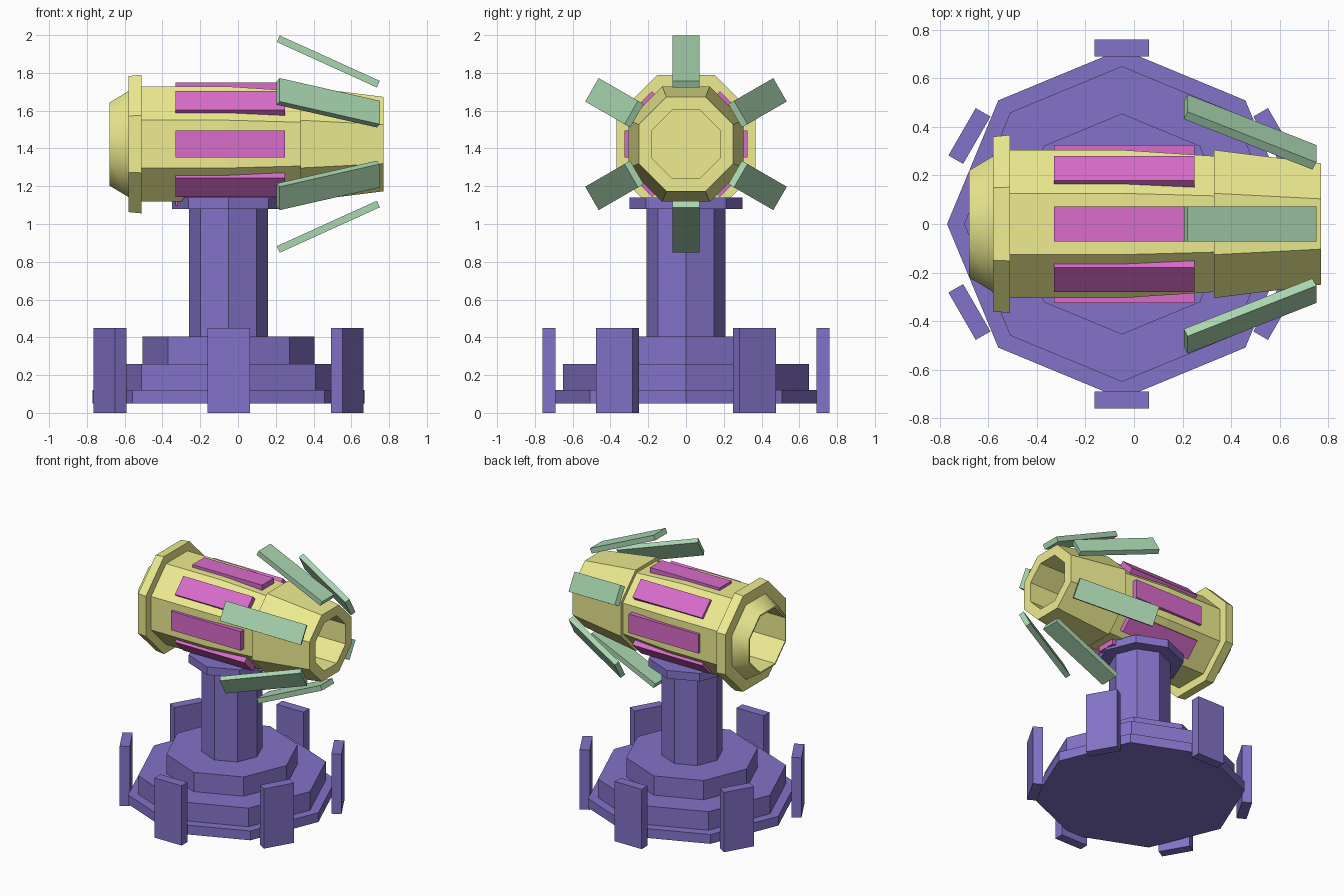
import bpy, bmesh
from math import pi, cos, sin, radians
from mathutils import Matrix, Vector

if "Cube" in bpy.data.objects:
    bpy.data.objects.remove(bpy.data.objects["Cube"])

CX = -0.05      # pedestal axis
BZ = 1.423      # barrel axis height


def material(name, rgb):
    m = bpy.data.materials.new(name)
    m.diffuse_color = (*rgb, 1)
    m.use_nodes = True
    m.node_tree.nodes["Principled BSDF"].inputs["Base Color"].default_value = m.diffuse_color
    return m


PURPLE = material("purple", (0.23, 0.17, 0.58))
YELLOW = material("yellow", (0.85, 0.84, 0.28))
PINK = material("pink", (0.70, 0.15, 0.60))
GREEN = material("green", (0.40, 0.68, 0.44))


def finish(name, bm, mat):
    bmesh.ops.recalc_face_normals(bm, faces=bm.faces)
    me = bpy.data.meshes.new(name)
    bm.to_mesh(me)
    bm.free()
    me.materials.append(mat)
    ob = bpy.data.objects.new(name, me)
    bpy.context.collection.objects.link(ob)
    return ob


def lathe(name, profile, mat, matrix, phase=0.0, smooth_bands=()):
    """Eight-sided turned solid from (radius, height) pairs, capped at both ends."""
    bm = bmesh.new()
    rings = []
    for r, h in profile:
        rings.append([bm.verts.new(matrix @ Vector((r * cos(phase + i * pi / 4),
                                                    r * sin(phase + i * pi / 4), h)))
                      for i in range(8)])
    for k, (a, b) in enumerate(zip(rings, rings[1:])):
        for i in range(8):
            j = (i + 1) % 8
            f = bm.faces.new((a[i], a[j], b[j], b[i]))
            f.smooth = k in smooth_bands
    bm.faces.new(rings[0])
    bm.faces.new(rings[-1])
    return finish(name, bm, mat)


def box(name, size, matrix, mat):
    bm = bmesh.new()
    bmesh.ops.create_cube(bm, size=1, matrix=matrix @ Matrix.Diagonal((*size, 1)))
    return finish(name, bm, mat)


# Stepped base, column and cap
lathe("pedestal", [(0.72, 0.05), (0.72, 0.12), (0.65, 0.12), (0.65, 0.26),
                   (0.455, 0.26), (0.455, 0.405), (0.21, 0.405), (0.21, 1.08),
                   (0.30, 1.08), (0.30, 1.14)],
      PURPLE, Matrix.Translation((CX, 0, 0)))

# Upright plates around the base
for i in range(6):
    m = (Matrix.Translation((CX, 0, 0)) @ Matrix.Rotation(radians(30 + 60 * i), 4, 'Z')
         @ Matrix.Translation((0.725, 0, 0.225)))
    box(f"base_plate_{i + 1}", (0.07, 0.225, 0.45), m, PURPLE)

# Hollow-ended barrel along x, given as (flat-to-axis distance, x)
barrel = [(0.21, -0.38), (0.21, -0.68), (0.22, -0.68), (0.28, -0.58), (0.36, -0.58),
          (0.367, -0.51), (0.305, -0.51), (0.305, -0.05), (0.28, 0.33), (0.305, 0.33),
          (0.25, 0.77), (0.18, 0.77), (0.18, 0.42)]
axis = Matrix.Translation((0, 0, BZ))
lathe("barrel", [(a / cos(pi / 8), x) for a, x in barrel], YELLOW,
      axis @ Matrix.Rotation(pi / 2, 4, 'Y'), phase=pi / 8, smooth_bands=(2,))

# Panels on the eight barrel faces
for i in range(8):
    m = axis @ Matrix.Rotation(i * pi / 4, 4, 'X') @ Matrix.Translation((-0.04, 0, 0.295))
    box(f"barrel_panel_{i + 1}", (0.58, 0.143, 0.06), m, PINK)

# Tilted fins around the muzzle
for i in range(6):
    m = (axis @ Matrix.Rotation(i * pi / 3, 4, 'X') @ Matrix.Translation((0.478, 0, 0.4375))
         @ Matrix.Rotation(radians(24.4), 4, 'Y'))
    box(f"muzzle_fin_{i + 1}", (0.582, 0.143, 0.038), m, GREEN)
